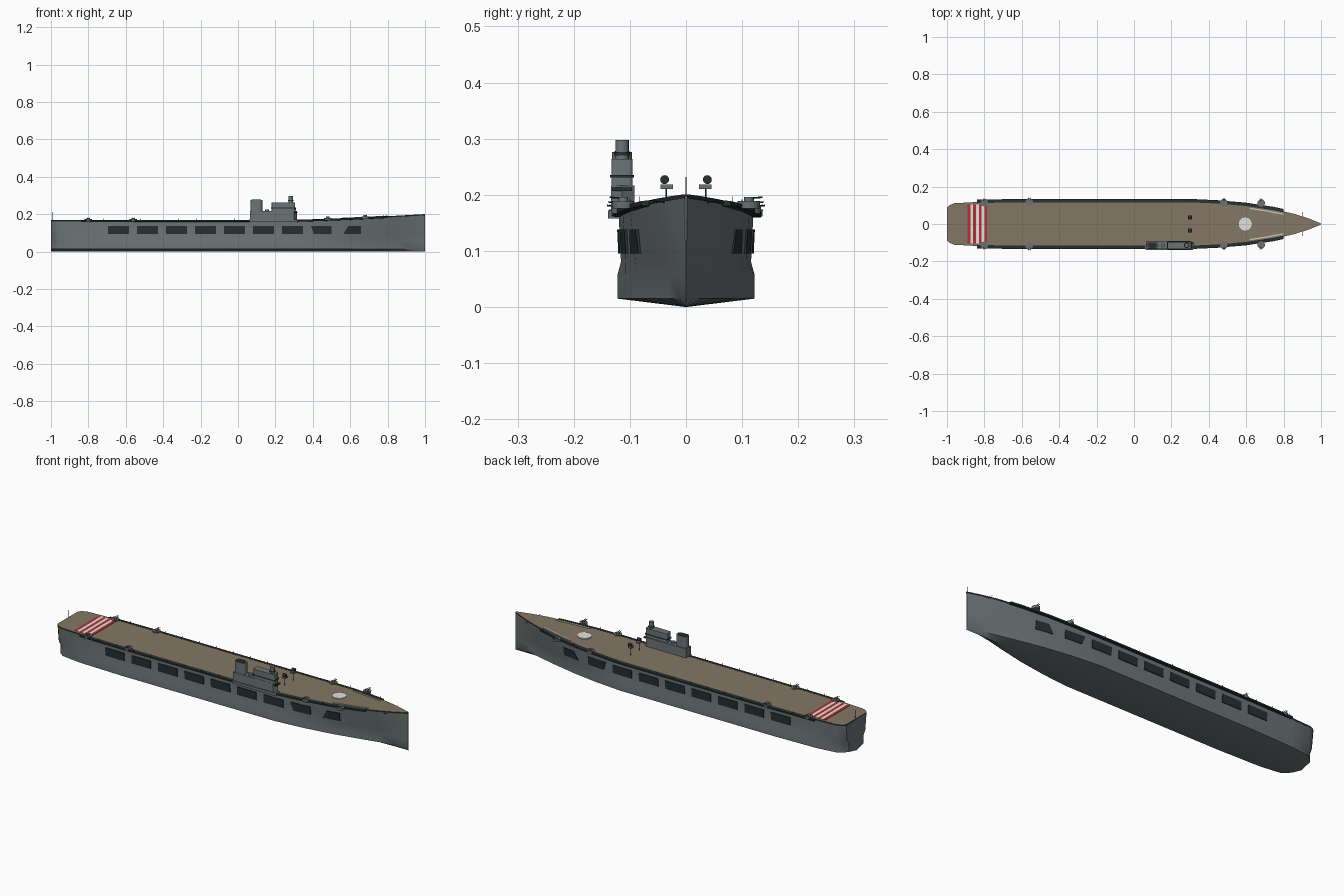
import bpy, bmesh, math
from mathutils import Matrix, Vector

cube = bpy.data.objects.get("Cube")
if cube:
    bpy.data.objects.remove(cube, do_unlink=True)


def material(name, r, g, b):
    mat = bpy.data.materials.new(name)
    mat.use_nodes = True
    mat.diffuse_color = (r, g, b, 1)
    mat.node_tree.nodes["Principled BSDF"].inputs["Base Color"].default_value = (r, g, b, 1)
    return mat


GREY = material("hull_grey", .15, .175, .18)
DARK = material("dark_green_grey", .02, .03, .03)
WOOD = material("deck_brown", .23, .185, .13)
RED = material("stripe_red", .45, .03, .03)
WHITE = material("stripe_white", .75, .75, .73)
CREAM = material("pale_marking", .6, .58, .5)

# Hull stations: x, half-width at deck, at waist, at bulge
STATIONS = [
    (-1, .085, .075, .06), (-.985, .1, .092, .08), (-.96, .11, .104, .1),
    (-.85, .116, .113, .115), (-.6, .12, .116, .122), (.3, .12, .116, .122),
    (.45, .113, .108, .108), (.6, .1, .09, .086), (.75, .077, .06, .054),
    (.85, .055, .036, .03), (.93, .03, .016, .012), (1, .002, .001, .001)]
WAIST_Z = .08


def station(x):
    for a, b in zip(STATIONS, STATIONS[1:]):
        if x <= b[0]:
            t = (x - a[0]) / (b[0] - a[0])
            return [p + (q - p) * t for p, q in zip(a, b)]
    return list(STATIONS[-1])


def sheer(x):
    return .165 + .032 * max(0, (x - .25) / .75) ** 1.4


def wall(x, z):
    _, top, waist, _ = station(x)
    return waist + (top - waist) * (z - WAIST_Z) / (sheer(x) - WAIST_Z)


def finish(name, bm, mats, smooth=False):
    bmesh.ops.recalc_face_normals(bm, faces=bm.faces)
    mesh = bpy.data.meshes.new(name)
    bm.to_mesh(mesh)
    bm.free()
    for m in mats:
        mesh.materials.append(m)
    ob = bpy.data.objects.new(name, mesh)
    bpy.context.collection.objects.link(ob)
    if smooth:
        bpy.ops.object.select_all(action='DESELECT')
        ob.select_set(True)
        bpy.context.view_layer.objects.active = ob
        bpy.ops.object.shade_smooth_by_angle(angle=math.radians(35))
    return ob


def loft(name, rings, mats, smooth=False):
    bm = bmesh.new()
    rows = [[bm.verts.new(p) for p in ring] for ring in rings]
    n = len(rows[0])
    for a, b in zip(rows, rows[1:]):
        for i in range(n):
            j = (i + 1) % n
            bm.faces.new((a[i], a[j], b[j], b[i]))
    bm.faces.new(rows[0])
    bm.faces.new(rows[-1])
    return finish(name, bm, mats, smooth)


def box(name, x0, x1, y0, y1, z0, z1, mat, bevel=0):
    bm = bmesh.new()
    size = Matrix.Diagonal((x1 - x0, y1 - y0, z1 - z0, 1))
    mid = Matrix.Translation(((x0 + x1) / 2, (y0 + y1) / 2, (z0 + z1) / 2))
    bmesh.ops.create_cube(bm, size=1, matrix=mid @ size)
    if bevel:
        edges = [e for e in bm.edges if abs(e.verts[0].co.z - e.verts[1].co.z) > .001]
        bmesh.ops.bevel(bm, geom=edges, offset=bevel, segments=3, affect='EDGES', profile=.5)
    return finish(name, bm, [mat], bevel > 0)


def rod(name, a, b, r, mat, sides=8, r2=None):
    a, b = Vector(a), Vector(b)
    bm = bmesh.new()
    turn = (b - a).to_track_quat('Z', 'Y').to_matrix().to_4x4()
    bmesh.ops.create_cone(bm, cap_ends=True, segments=sides, radius1=r, radius2=r2 or r,
                          depth=(b - a).length, matrix=Matrix.Translation((a + b) / 2) @ turn)
    return finish(name, bm, [mat], True)


# Hull
rings = []
for x in [s[0] for s in STATIONS]:
    _, top, waist, bulge = station(x)
    side = [(bulge, .015), (bulge, .058), (waist, WAIST_Z), (top, sheer(x))]
    rings.append([(x, 0, 0)] + [(x, y, z) for y, z in side]
                 + [(x, -y, z) for y, z in reversed(side)])
loft("hull", rings, [GREY], True)

# Flight deck: wood on top, dark around the rim
xs = sorted({s[0] for s in STATIONS} | {.37, .52, .68, .8, .9})
rings = []
for x in xs:
    w, z = station(x)[1] + .001, sheer(x)
    rings.append([(x, w, z - .003), (x, w, z + .004), (x, -w, z + .004), (x, -w, z - .003)])
deck = loft("flight_deck", rings, [WOOD, DARK])
for f in deck.data.polygons:
    f.material_index = 0 if f.normal.z > .7 else 1

# Deck markings
WIDTH = .015
for i in range(7):
    x = -.89 + i * WIDTH
    box("landing_stripe", x, x + WIDTH, -.103, .103, .168, .1705, WHITE if i % 2 else RED)
z = sheer(.595) + .005
rod("deck_disc", (.595, 0, z - .003), (.595, 0, z + .003), .035, WHITE, 32)

for s in (1, -1):
    # Edge galleries, following the deck edge
    rings = []
    for x in [-.84] + [v for v in xs if -.84 < v < .8] + [.8]:
        w, z = station(x)[1], sheer(x)
        rings.append([(x, s * (w - .004), z - .006), (x, s * (w + .014), z - .005),
                      (x, s * (w + .014), z + .003), (x, s * (w - .004), z + .005)])
    loft("edge_gallery", rings, [DARK])

    # Pale strips by the forward deck edge
    rings = []
    for x in (.62, .7, .8):
        w, z = station(x)[1] - .01, sheer(x) + .005
        rings.append([(x, s * w, z - .003), (x, s * w, z + .002),
                      (x, s * (w - .007), z + .002), (x, s * (w - .007), z - .003)])
    loft("pale_strip", rings, [CREAM])

    # Hangar openings; the two forward ones have raked after edges
    spans = [(-.695 + .155 * i, -.695 + .155 * i, -.583 + .155 * i) for i in range(7)]
    spans += [(.405, .39, .5), (.565, .59, .657)]
    for low, high, end in spans:
        quad = [(low, .095), (end, .095), (end, .138), (high, .138)]
        loft("hangar_opening",
             [[(x, s * (wall(x, z) + off), z) for x, z in quad] for off in (-.003, .004)], [DARK])

    # Gun tubs with twin barrels
    for x, y in ((-.8, .113), (-.56, .117), (.48, .114), (.68, .112)):
        z = sheer(x)
        rod("gun_tub", (x, s * y, z - .004), (x, s * y, z + .009), .019, GREY, 16, .02)
        rod("gun_mount", (x, s * y, z + .008), (x, s * y, z + .016), .009, GREY, 12)
        for d in (-.004, .004):
            rod("gun_barrel", (x + d, s * y, z + .014), (x + d, s * (y + .024), z + .016),
                .0015, DARK, 6)

    # Deck edge stanchions
    for i in range(17):
        x = -.82 + .1 * i
        if x < .8:
            y = s * (station(x)[1] + .012)
            rod("stanchion", (x, y, sheer(x)), (x, y, sheer(x) + .012), .0008, DARK, 4)

    # Directors standing abreast of the island
    rod("director_post", (.3, s * .035, .168), (.3, s * .035, .212), .0015, DARK, 6)
    box("director_base", .29, .31, s * .034 - .011, s * .034 + .011, .21, .218, GREY)
    rod("director_lamp", (.292, s * .038, .227), (.31, s * .038, .227), .008, DARK, 12)

    # Bow outriggers
    rod("bow_outrigger", (.9, s * .035, .186), (.9, s * .063, .19), .001, DARK, 6)

# Island
IY = -.114
rings = [[(x, IY + d, z) for x, d in ((.065, -.02), (.3, -.02), (.315, 0), (.3, .022), (.065, .022))]
         for z in (.16, .217)]
loft("island_base", rings, [GREY])
box("island_sponson", .06, .32, IY - .025, IY + .01, .158, .172, GREY, .008)
box("island_bridge", .18, .305, IY - .019, IY + .019, .217, .264, GREY, .006)
box("bridge_windows", .285, .317, IY - .0175, IY + .0175, .207, .213, DARK)
box("bridge_roof", .176, .309, IY - .021, IY + .021, .231, .235, DARK, .006)
rod("director_tower", (.282, IY, .262), (.282, IY, .298), .012, GREY, 16)
rod("tower_collar", (.282, IY, .27), (.282, IY, .276), .0145, DARK, 16)
box("funnel", .067, .13, IY - .018, IY + .018, .21, .276, GREY, .015)
box("funnel_mouth", .073, .124, IY - .013, IY + .013, .27, .278, DARK, .011)
for x in (.155, .23):
    rod("island_platform", (x, IY, .215), (x, IY, .226), .011, GREY, 12)

# Flagstaffs
rod("bow_staff", (.992, 0, .19), (.992, 0, .232), .001, DARK, 6)
rod("stern_staff", (-.993, 0, .165), (-.993, 0, .212), .001, DARK, 6)
